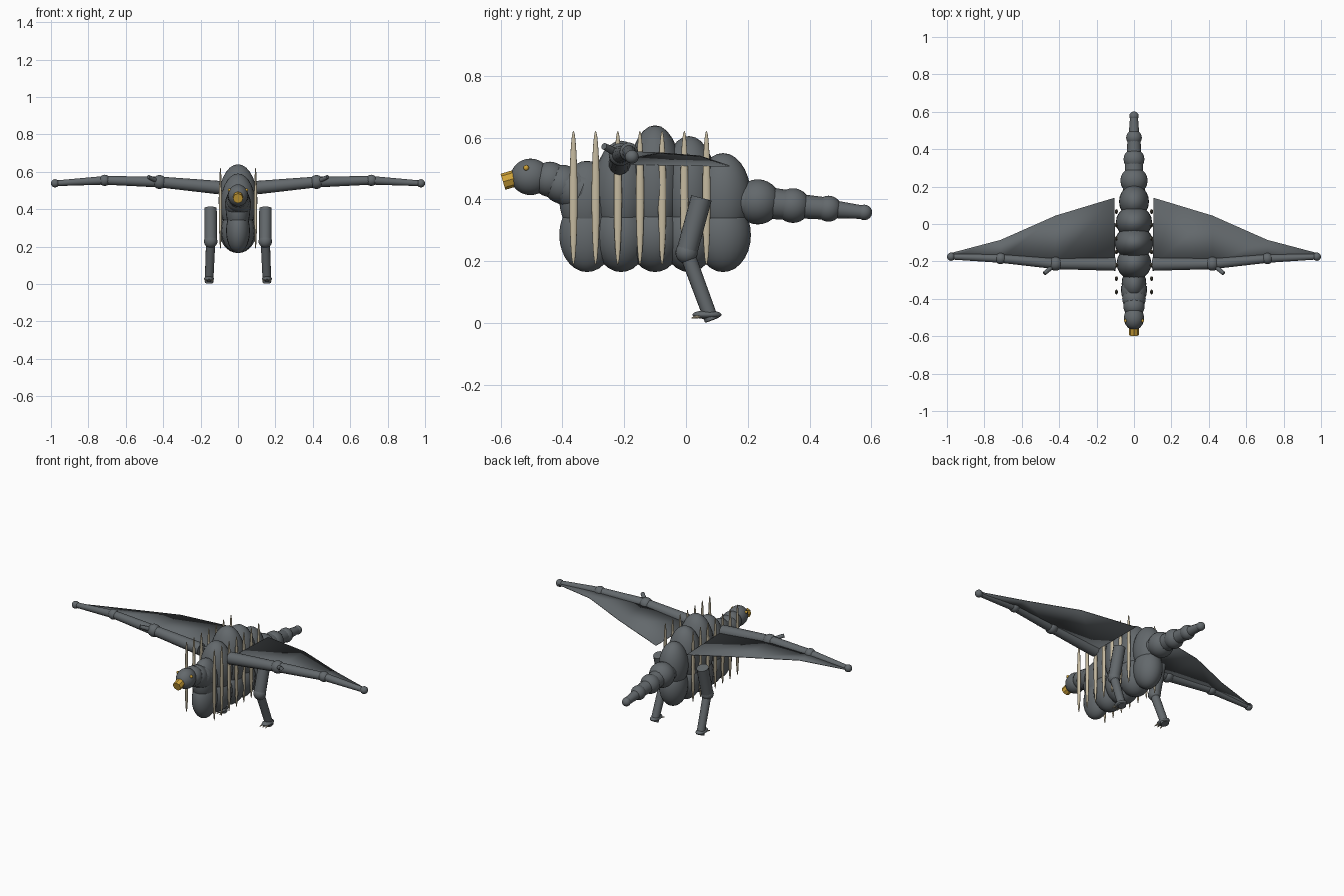
import bpy, bmesh
from math import radians
from mathutils import Vector, Matrix

cube = bpy.data.objects.get("Cube")
if cube:
    bpy.data.objects.remove(cube, do_unlink=True)


def material(name, rgb):
    m = bpy.data.materials.new(name)
    m.use_nodes = True
    m.diffuse_color = (*rgb, 1)
    m.node_tree.nodes["Principled BSDF"].inputs["Base Color"].default_value = (*rgb, 1)
    return m


SLATE = material("slate_grey", (0.125, 0.14, 0.15))
BONE = material("bone", (0.56, 0.49, 0.35))
GOLD = material("gold", (0.62, 0.36, 0.04))


def finish(name, bm, mat, smooth=True):
    mesh = bpy.data.meshes.new(name)
    bm.to_mesh(mesh)
    bm.free()
    mesh.materials.append(mat)
    ob = bpy.data.objects.new(name, mesh)
    bpy.context.collection.objects.link(ob)
    if smooth:
        bpy.ops.object.select_all(action="DESELECT")
        ob.select_set(True)
        bpy.context.view_layer.objects.active = ob
        bpy.ops.object.shade_smooth_by_angle(angle=radians(40))
    return ob


def ball(name, centre, radii, mat=SLATE):
    bm = bmesh.new()
    bmesh.ops.create_uvsphere(bm, u_segments=20, v_segments=14, radius=1)
    size = radii if isinstance(radii, tuple) else (radii,) * 3
    bm.transform(Matrix.Translation(centre) @ Matrix.Diagonal((*size, 1)))
    return finish(name, bm, mat)


def tube(name, a, b, r1, r2, mat=SLATE, sides=14):
    a, b = Vector(a), Vector(b)
    bm = bmesh.new()
    bmesh.ops.create_cone(bm, cap_ends=True, segments=sides, radius1=r1,
                          radius2=r2, depth=(b - a).length)
    turn = (b - a).to_track_quat("Z", "Y").to_matrix().to_4x4()
    bm.transform(Matrix.Translation((a + b) / 2) @ turn)
    return finish(name, bm, mat)


# Torso: a row of back lobes above a row of belly lobes (width, top height)
lobes = [(0.066, 0.525), (0.093, 0.59), (0.104, 0.64), (0.097, 0.605), (0.08, 0.55)]
for i, (width, top) in enumerate(lobes):
    y = -0.32 + 0.11 * i
    mid = 0.40 + (top - 0.525) * 0.4
    ball(f"back_lobe_{i}", (0, y, mid), (width, 0.09, top - mid))
    ball(f"belly_lobe_{i}", (0, y, 0.285), (width * 0.97, 0.09, 0.12))

# Neck, head and beak
tube("neck", (0, -0.34, 0.425), (0, -0.46, 0.473), 0.072, 0.05)
for i in range(3):
    ball(f"neck_joint_{i}", (0, -0.36 - 0.04 * i, 0.433 + 0.016 * i), 0.069 - 0.006 * i)
ball("head", (0, -0.503, 0.473), (0.054, 0.064, 0.059))
tube("beak", (0, -0.545, 0.471), (0, -0.592, 0.457), 0.027, 0.027, GOLD, 8)

# Tail: shrinking beads joined by tapered links
tail = [(0.12, 0.40, 0.08), (0.232, 0.392, 0.073), (0.346, 0.38, 0.056),
        (0.461, 0.37, 0.042), (0.577, 0.358, 0.025)]
for i, (y, z, r) in enumerate(tail):
    if i:
        py, pz, pr = tail[i - 1]
        ball(f"tail_bead_{i}", (0, y, z), r)
        tube(f"tail_link_{i}", (0, py, pz), (0, y, z), pr * 0.72, r * 0.85)

# Wing points along the arm and the trailing edge
arm = [(0.1, -0.215, 0.515), (0.419, -0.213, 0.545),
       (0.713, -0.185, 0.554), (0.978, -0.175, 0.538)]
trail = [(0.105, 0.14, 0.508), (0.419, 0.045, 0.54),
         (0.713, -0.085, 0.55), (0.978, -0.155, 0.537)]
arm_r = [0.036, 0.029, 0.023, 0.015]
joint_r = [0, 0.037, 0.03, 0.022]

for side, s in (("left", 1), ("right", -1)):
    def at(p):
        return (p[0] * s, p[1], p[2])

    # Wing bones, joints, thumb claw
    for i in range(3):
        tube(f"{side}_wing_bone_{i}", at(arm[i]), at(arm[i + 1]), arm_r[i], arm_r[i + 1])
        ball(f"{side}_wing_joint_{i}", at(arm[i + 1]), joint_r[i + 1])
    tube(f"{side}_wing_claw", at(arm[1]), at((0.48, -0.265, 0.572)), 0.013, 0.011)

    # Wing membrane
    bm = bmesh.new()
    front = [bm.verts.new(at(p)) for p in arm]
    back = [bm.verts.new(at(p)) for p in trail]
    for i in range(3):
        quad = [front[i], front[i + 1], back[i + 1], back[i]]
        bm.faces.new(quad if s > 0 else quad[::-1])
    wing = finish(f"{side}_wing_membrane", bm, SLATE)
    solid = wing.modifiers.new("thickness", "SOLIDIFY")
    solid.thickness = 0.004
    solid.offset = 0

    # Ribs: tall thin spindles standing outside the torso
    for i in range(7):
        ball(f"{side}_rib_{i}", (0.094 * s, -0.364 + 0.0717 * i, 0.405),
             (0.008, 0.013, 0.217), BONE)

    # Eye
    ball(f"{side}_eye", at((0.045, -0.517, 0.502)), 0.009, GOLD)

    # Leg
    hip, knee, ankle = (0.147, 0.05, 0.405), (0.146, 0.002, 0.228), (0.155, 0.083, 0.009)
    tube(f"{side}_thigh", at(hip), at(knee), 0.034, 0.034)
    ball(f"{side}_knee", at(knee), 0.036)
    tube(f"{side}_shin", at(knee), at(ankle), 0.025, 0.023)
    ball(f"{side}_foot", at((0.155, 0.068, 0.027)), (0.027, 0.047, 0.014))
    for k in (-1, 0, 1):
        tube(f"{side}_toe_claw_{k + 1}", at((0.155 + 0.014 * k, 0.045, 0.023)),
             at((0.155 + 0.02 * k, 0.018, 0.016)), 0.007, 0.002, BONE, 8)
